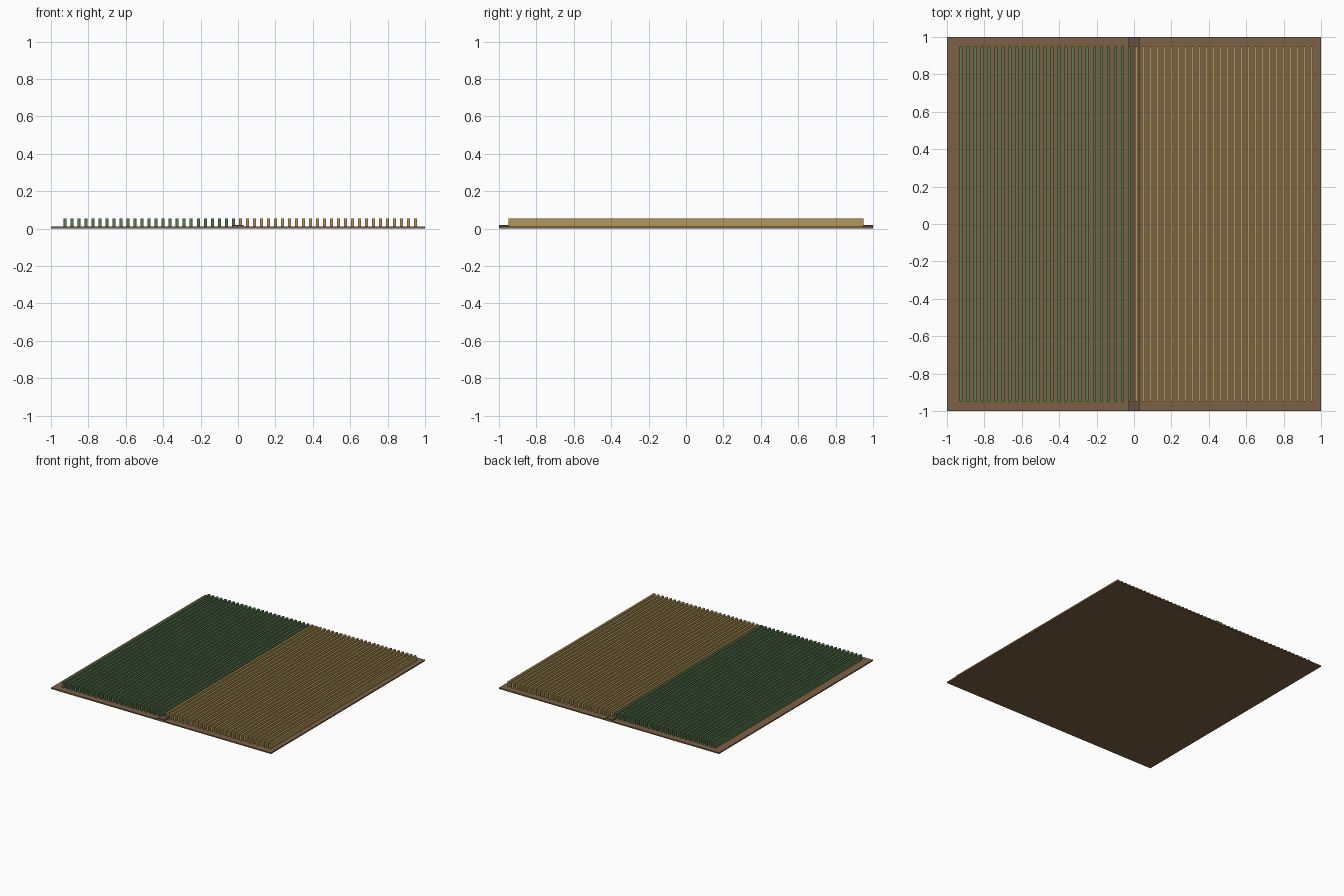
import bpy

if "Cube" in bpy.data.objects:
    bpy.data.objects.remove(bpy.data.objects["Cube"])


def material(name, rgb):
    m = bpy.data.materials.new(name)
    m.diffuse_color = (*rgb, 1)
    m.use_nodes = True
    m.node_tree.nodes["Principled BSDF"].inputs["Base Color"].default_value = m.diffuse_color
    return m


def box(name, x, z0, z1, width, length, mat):
    bpy.ops.mesh.primitive_cube_add(size=1, location=(x, 0, (z0 + z1) / 2))
    ob = bpy.context.object
    ob.name = name
    ob.scale = (width, length, z1 - z0)
    bpy.ops.object.transform_apply(location=False, rotation=False, scale=True)
    ob.data.materials.append(mat)
    return ob


soil = material("soil", (0.20, 0.12, 0.06))
path = material("path", (0.13, 0.08, 0.05))
green = material("green_crop", (0.10, 0.19, 0.08))
gold = material("gold_crop", (0.45, 0.31, 0.10))

# Flat soil slab and the raised strip dividing the two crops
box("soil_base", 0, 0, 0.01, 2, 2, soil)
box("dividing_path", 0, 0.01, 0.02, 0.06, 2, path)


# Parallel crop rows: one arrayed box per crop
def crop(name, first_x, count, mat):
    row = box(name, first_x, 0.01, 0.054, 0.016, 1.9, mat)
    arr = row.modifiers.new("rows", "ARRAY")
    arr.count = count
    arr.use_relative_offset = False
    arr.use_constant_offset = True
    arr.constant_offset_displace = (0.0375, 0, 0)


crop("green_crop_rows", -0.925, 25, green)
crop("gold_crop_rows", 0.0125, 26, gold)
